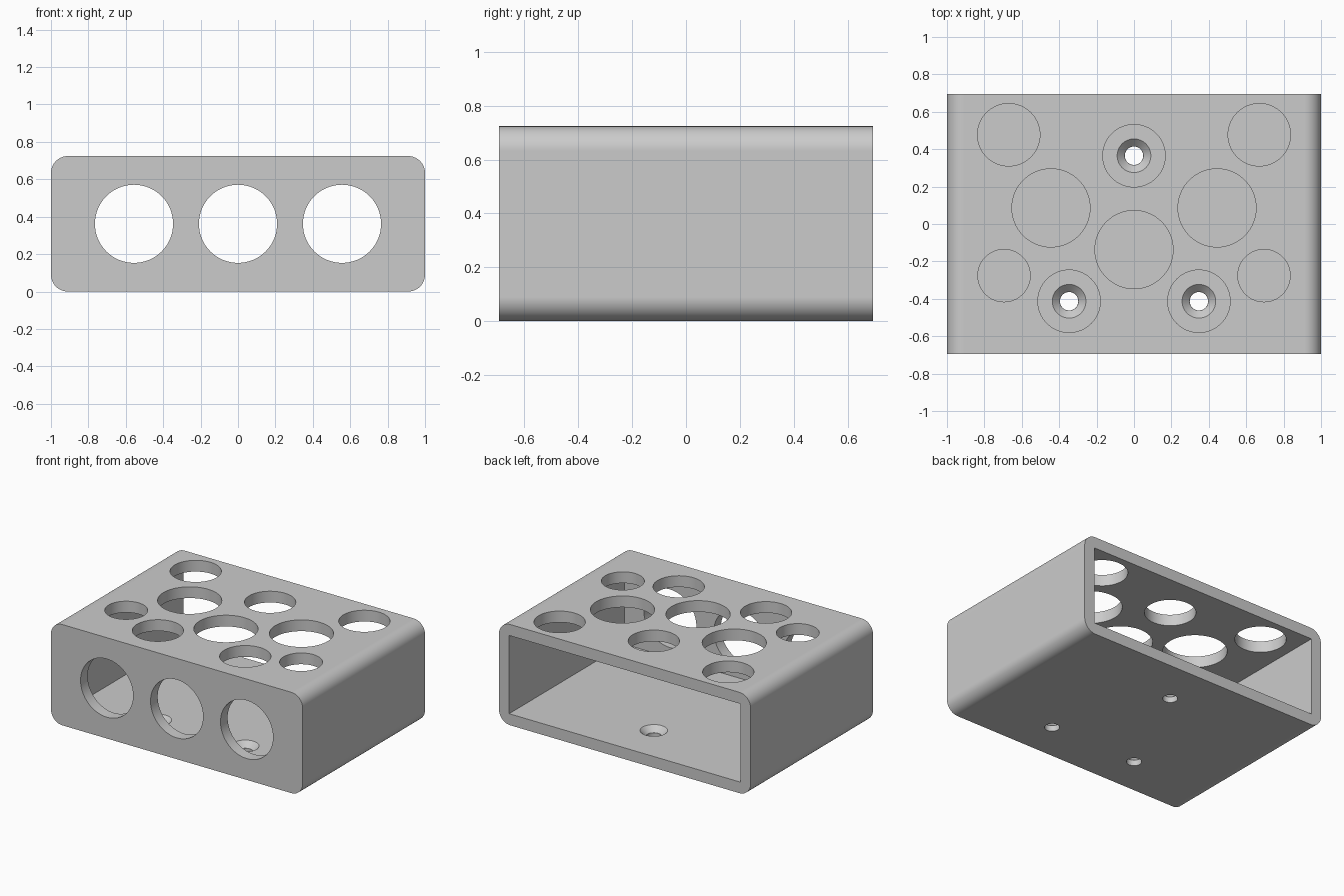
import bpy
import bmesh
import math
from mathutils import Matrix, Vector

if "Cube" in bpy.data.objects:
    bpy.data.objects.remove(bpy.data.objects["Cube"], do_unlink=True)

WIDTH, DEPTH, HEIGHT = 2.0, 1.389, 0.724
WALL, CORNER = 0.081, 0.09

grey = bpy.data.materials.new("plain grey")
grey.use_nodes = True
colour = (0.6, 0.6, 0.6, 1)
grey.diffuse_color = colour
grey.node_tree.nodes["Principled BSDF"].inputs["Base Color"].default_value = colour


def make_object(name, bm):
    bmesh.ops.recalc_face_normals(bm, faces=bm.faces)
    mesh = bpy.data.meshes.new(name)
    bm.to_mesh(mesh)
    bm.free()
    mesh.materials.append(grey)
    obj = bpy.data.objects.new(name, mesh)
    bpy.context.collection.objects.link(obj)
    return obj


def rounded_block(name):
    """Rounded rectangle in the xz plane, extruded from front to back."""
    bm = bmesh.new()
    verts = []
    steps = 12
    for quarter, (sx, sz) in enumerate([(1, 1), (-1, 1), (-1, -1), (1, -1)]):
        cx = sx * (WIDTH / 2 - CORNER)
        cz = HEIGHT / 2 + sz * (HEIGHT / 2 - CORNER)
        for i in range(steps + 1):
            a = math.pi / 2 * (quarter + i / steps)
            verts.append(bm.verts.new((cx + CORNER * math.cos(a), -DEPTH / 2,
                                       cz + CORNER * math.sin(a))))
    face = bm.faces.new(verts)
    new = bmesh.ops.extrude_face_region(bm, geom=[face])["geom"]
    bmesh.ops.translate(bm, vec=(0, DEPTH, 0),
                        verts=[v for v in new if isinstance(v, bmesh.types.BMVert)])
    return make_object(name, bm)


def add_cone(bm, centre, low, high, length, axis="Z"):
    turn = Matrix.Rotation(math.pi / 2, 4, "X") if axis == "Y" else Matrix()
    bmesh.ops.create_cone(bm, cap_ends=True, segments=64, radius1=low, radius2=high,
                          depth=length, matrix=Matrix.Translation(centre) @ turn)


def cut(target, name, bm):
    cutter = make_object(name, bm)
    cutter.hide_render = True
    mod = target.modifiers.new(name, "BOOLEAN")
    mod.operation = "DIFFERENCE"
    mod.solver = "EXACT"
    mod.object = cutter
    bpy.context.view_layer.objects.active = target
    bpy.ops.object.modifier_apply(modifier=mod.name)
    bpy.data.objects.remove(cutter, do_unlink=True)


housing = rounded_block("open_back_housing")

# Cavity, open at the back
bm = bmesh.new()
bmesh.ops.create_cube(bm, size=1)
bmesh.ops.scale(bm, vec=(WIDTH - 2 * WALL, DEPTH, HEIGHT - 2 * WALL), verts=bm.verts)
bmesh.ops.translate(bm, vec=(0, WALL, HEIGHT / 2), verts=bm.verts)
cut(housing, "cavity", bm)

# Round openings through the top
BIG, MEDIUM, SMALL = 0.209, 0.167, 0.14
screws = [(0, 0.365), (-0.347, -0.413), (0.347, -0.413)]
openings = [(0, -0.137, BIG)] + [(x, y, MEDIUM) for x, y in screws]
for side in (-1, 1):
    openings += [(side * 0.444, 0.086, BIG),
                 (side * 0.67, 0.477, MEDIUM),
                 (side * 0.695, -0.276, SMALL)]
bm = bmesh.new()
for x, y, r in openings:
    add_cone(bm, Vector((x, y, HEIGHT)), r, r, 0.3)
cut(housing, "top_openings", bm)

# Three openings through the front wall
bm = bmesh.new()
for x in (-0.556, 0, 0.556):
    add_cone(bm, Vector((x, -DEPTH / 2, HEIGHT / 2)), BIG, BIG, 0.3, "Y")
cut(housing, "front_openings", bm)

# Countersunk screw holes in the floor: a shaft, then a flared seat
bm = bmesh.new()
for x, y in screws:
    add_cone(bm, Vector((x, y, 0)), 0.049, 0.049, 0.3)
cut(housing, "screw_shafts", bm)
bm = bmesh.new()
SEAT = 0.04
for x, y in screws:
    add_cone(bm, Vector((x, y, WALL)), 0.05, 0.05 + 2 * SEAT, 2 * SEAT)
cut(housing, "screw_seats", bm)

# Smooth rounds with crisp edges and flat walls
bpy.ops.object.select_all(action="DESELECT")
housing.select_set(True)
bpy.context.view_layer.objects.active = housing
bpy.ops.object.shade_smooth_by_angle(angle=math.radians(30))
weighted = housing.modifiers.new("flat walls", "WEIGHTED_NORMAL")
weighted.keep_sharp = True
